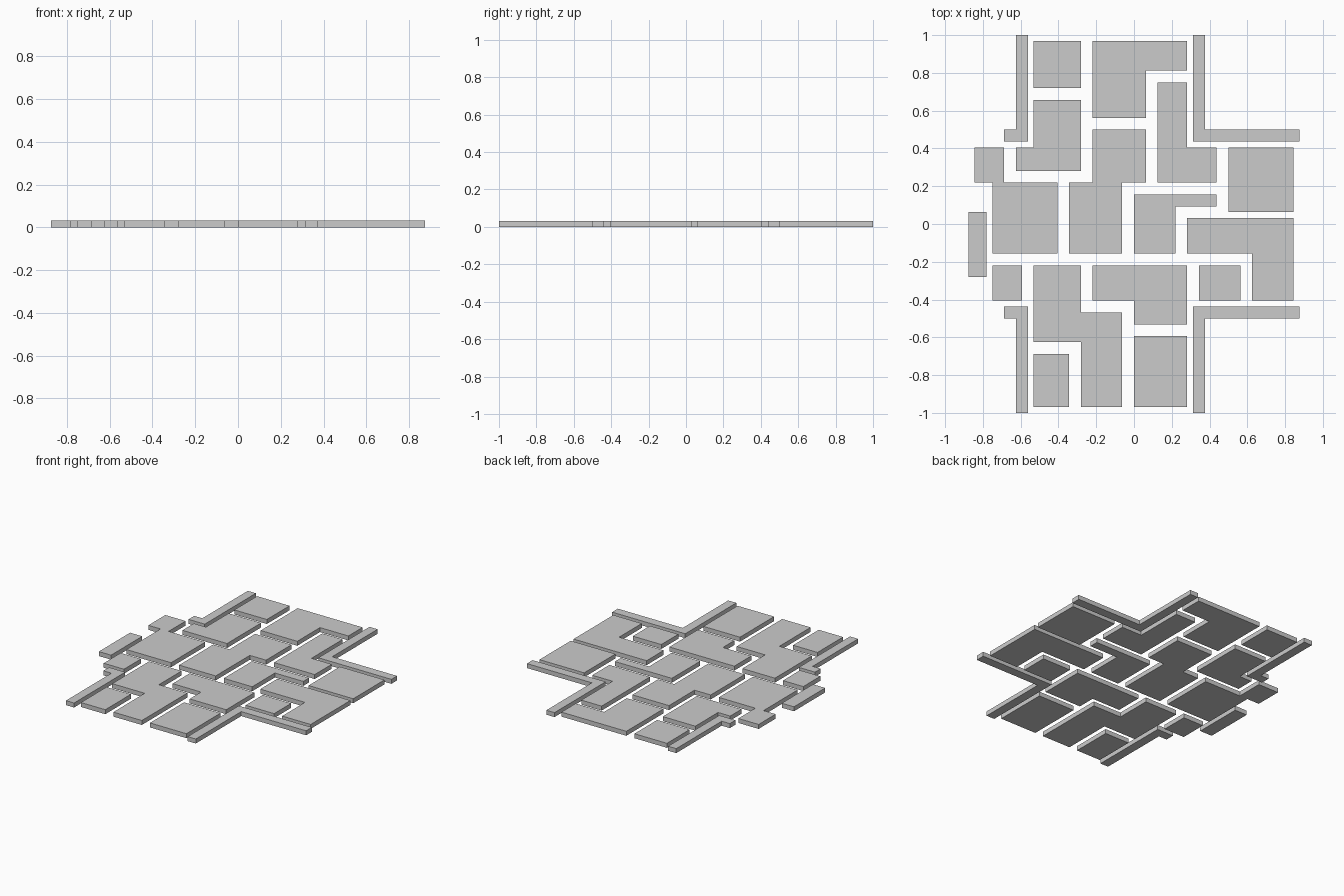
import bpy, bmesh

if "Cube" in bpy.data.objects:
    bpy.data.objects.remove(bpy.data.objects["Cube"])

U = 1 / 32        # layout grid unit
H = 1 / 32        # slab thickness


def slab(name, *path):
    """Right-angled slab; path alternates x, y, x, y ... around the outline."""
    xs, ys = path[0::2], path[1::2]
    pts = []
    for k in range(len(xs)):
        pts += [(xs[k], ys[k]), (xs[(k + 1) % len(xs)], ys[k])]
    bm = bmesh.new()
    face = bm.faces.new([bm.verts.new((x * U, y * U, 0)) for x, y in pts])
    ext = bmesh.ops.extrude_face_region(bm, geom=[face])
    top = [v for v in ext["geom"] if isinstance(v, bmesh.types.BMVert)]
    bmesh.ops.translate(bm, verts=top, vec=(0, 0, H))
    bmesh.ops.recalc_face_normals(bm, faces=bm.faces)
    me = bpy.data.meshes.new(name)
    bm.to_mesh(me)
    bm.free()
    ob = bpy.data.objects.new(name, me)
    bpy.context.collection.objects.link(ob)
    return ob


# Angled border kerbs, mirrored front to back
for side, s in (("back", 1), ("front", -1)):
    slab(f"kerb_left_{side}", -20, 32 * s, -18, 14 * s, -22, 16 * s)
    slab(f"kerb_right_{side}", 10, 32 * s, 12, 16 * s, 28, 14 * s)

# Rectangular paving stones: x min, y max, x max, y min
rects = {
    "end": (-28, 2, -25, -9),
    "back_left": (-17, 31, -9, 23),
    "right": (16, 13, 27, 2),
    "small_right": (11, -7, 18, -13),
    "small_left": (-24, -7, -19, -13),
    "front_left": (-17, -22, -11, -31),
    "front_right": (0, -19, 9, -31),
}
# L-shaped and stepped paving stones
bent = {
    "back_hook": (-7, 31, 9, 26, 2, 18),
    "left_boot": (-17, 21, -9, 9, -20, 13),
    "centre_step": (-7, 16, 2, 7, -2, -5, -11, 7),
    "right_boot": (4, 24, 9, 13, 14, 7),
    "left_step": (-27, 13, -22, 7, -13, -5, -24, 7),
    "centre_hook": (0, 5, 14, 3, 7, -5),
    "right_corner": (9, 1, 27, -13, 20, -5),
    "front_step": (-17, -7, -9, -15, -2, -31, -9, -20),
    "front_hook": (-7, -7, 9, -17, 0, -13),
}
for name, path in {**rects, **bent}.items():
    slab("stone_" + name, *path)
